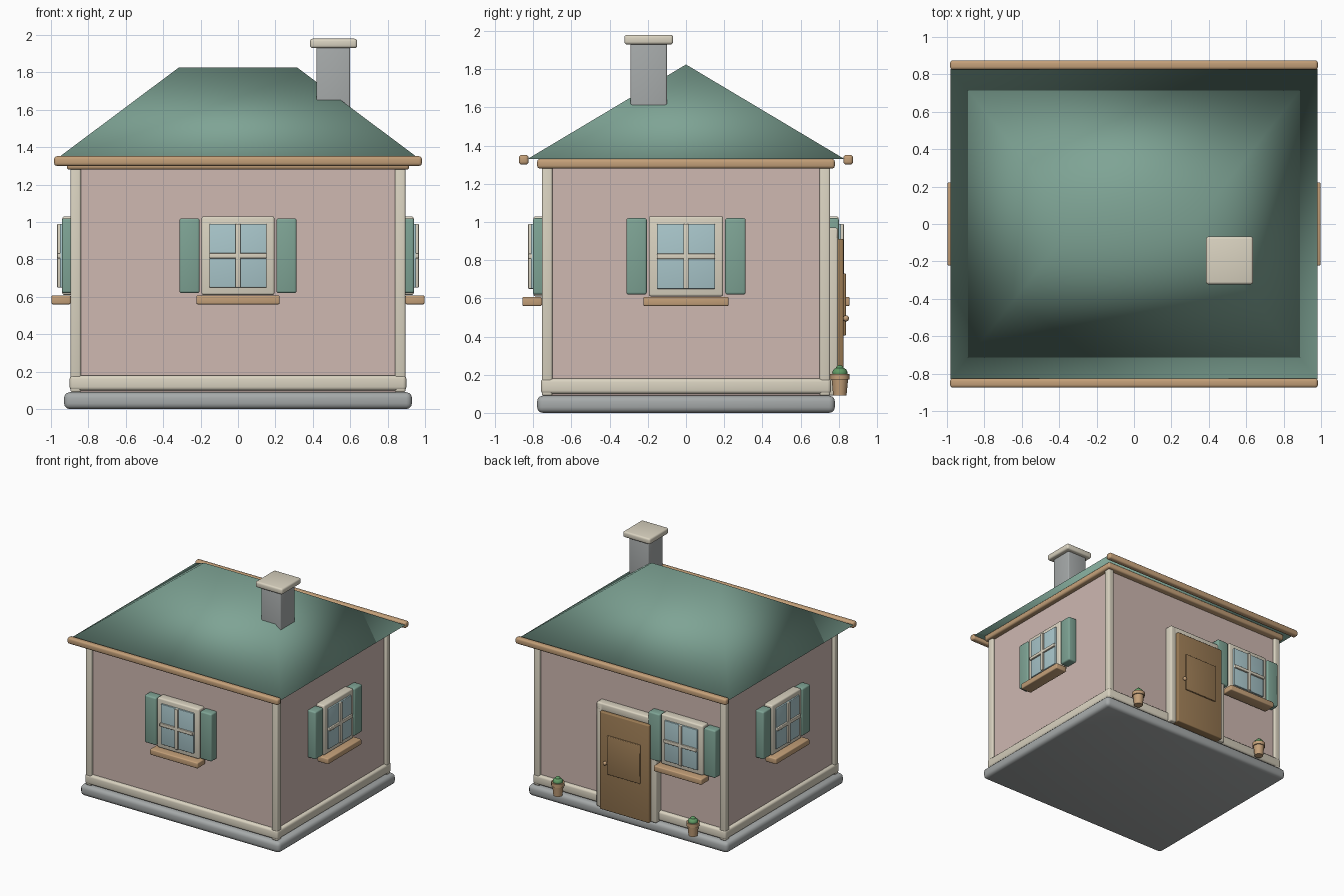
import bpy, bmesh
from math import radians
from mathutils import Matrix, Vector

if "Cube" in bpy.data.objects:
    bpy.data.objects.remove(bpy.data.objects["Cube"])


def material(name, r, g, b):
    m = bpy.data.materials.new(name)
    m.diffuse_color = (r, g, b, 1)
    m.use_nodes = True
    m.node_tree.nodes["Principled BSDF"].inputs["Base Color"].default_value = m.diffuse_color
    return m


PINK = material("wall_pink", .62, .48, .44)
CREAM = material("cream_trim", .70, .65, .53)
GREEN = material("sage_green", .21, .37, .30)
TAN = material("tan_wood", .55, .35, .19)
BROWN = material("door_brown", .33, .20, .09)
GLASS = material("pale_glass", .40, .57, .60)
STONE = material("grey_stone", .38, .40, .40)
LEAF = material("leaf_green", .12, .33, .13)
I = Matrix.Identity(4)


def finish(name, bm, mat, angle=40):
    bmesh.ops.recalc_face_normals(bm, faces=bm.faces)
    me = bpy.data.meshes.new(name)
    bm.to_mesh(me)
    bm.free()
    me.shade_smooth()
    if angle:
        me.set_sharp_from_angle(angle=radians(angle))
    me.materials.append(mat)
    ob = bpy.data.objects.new(name, me)
    bpy.context.collection.objects.link(ob)
    return ob


def box(name, x, y, z, mat, bevel=.008, mx=I):
    """Rounded box from (min, max) ranges, placed by matrix mx."""
    bm = bmesh.new()
    bmesh.ops.create_cube(bm, size=1)
    for v in bm.verts:
        v.co = Vector([(a + b) / 2 + c * (b - a) for (a, b), c in zip((x, y, z), v.co)])
    if bevel:
        bmesh.ops.bevel(bm, geom=bm.edges[:], offset=bevel, segments=3,
                        profile=.5, affect='EDGES')
    bm.transform(mx)
    return finish(name, bm, mat)


def lathe(name, profile, centre, mat, steps=24):
    """Revolve (radius, z) points around z."""
    bm = bmesh.new()
    vs = [bm.verts.new((r, 0, z)) for r, z in profile]
    es = [bm.edges.new(p) for p in zip(vs, vs[1:])]
    bmesh.ops.spin(bm, geom=vs + es, cent=(0, 0, 0), axis=(0, 0, 1),
                   angle=radians(360), steps=steps)
    bmesh.ops.remove_doubles(bm, verts=bm.verts, dist=1e-5)
    bm.transform(Matrix.Translation(centre))
    return finish(name, bm, mat)


def ball(name, centre, r, mat, squash=1):
    bm = bmesh.new()
    bmesh.ops.create_uvsphere(bm, u_segments=16, v_segments=10, radius=r)
    bm.transform(Matrix.Translation(centre) @ Matrix.Diagonal((1, 1, squash, 1)))
    return finish(name, bm, mat)


def window(side, angle, wall, u=0):
    """Window with shutters and sill; local -y points out of the wall."""
    mx = Matrix.Rotation(radians(angle), 4, 'Z') @ Matrix.Translation((u, -wall, 0))
    n = side + "_window_"
    box(n + "frame", (-.195, .195), (-.07, .01), (.61, 1.03), CREAM, .012, mx)
    box(n + "glass", (-.153, .153), (-.083, -.02), (.65, .99), GLASS, .005, mx)
    box(n + "upright_bar", (-.014, .014), (-.097, -.05), (.65, .99), CREAM, .005, mx)
    box(n + "cross_bar", (-.153, .153), (-.097, -.05), (.806, .834), CREAM, .005, mx)
    box(n + "sill", (-.223, .223), (-.127, -.025), (.56, .608), TAN, .008, mx)
    for s, lab in ((-1, "left"), (1, "right")):
        xs = sorted((s * .205, s * .313))
        box(n + lab + "_shutter", xs, (-.072, .01), (.62, 1.02), GREEN, .012, mx)


# body of the house
box("foundation", (-.93, .93), (-.78, .78), (0, .09), STONE, .03)
box("walls", (-.87, .87), (-.73, .73), (.08, 1.32), PINK, 0)
box("skirting", (-.90, .90), (-.76, .76), (.10, .18), CREAM, .018)
box("cornice", (-.915, .915), (-.78, .78), (1.28, 1.33), TAN, .015)
for sx in (-1, 1):
    for sy in (-1, 1):
        box("corner_post", sorted((sx * .84, sx * .895)), sorted((sy * .70, sy * .755)),
            (.09, 1.30), CREAM, .01)

# hipped roof, softly shaded
bm = bmesh.new()
base = [bm.verts.new((x, y, 1.33)) for x, y in
        ((-.98, -.83), (.98, -.83), (.98, .83), (-.98, .83))]
l, r = [bm.verts.new((x, 0, 1.825)) for x in (-.318, .318)]
a, b, c, d = base
for f in ((d, c, b, a), (a, b, r, l), (b, c, r), (c, d, l, r), (d, a, l)):
    bm.faces.new(f)
finish("roof", bm, GREEN, None)
for s, lab in ((-1, "front"), (1, "back")):
    box(lab + "_fascia", (-.983, .983), sorted((s * .825, s * .875)), (1.30, 1.352), TAN, .015)

# chimney
box("chimney", (.42, .60), (-.29, -.10), (1.45, 1.95), STONE, .008)
box("chimney_cap", (.385, .637), (-.323, -.067), (1.93, 1.98), CREAM, .014)

# windows
window("front", 0, .73)
window("right", 90, .87)
window("back", 180, .73, .52)
window("left", 270, .87)

# back door
for s in (-1, 1):
    box("door_jamb", sorted((s * .22, s * .28)), (.72, .797), (.09, .97), CREAM, .012)
box("door_lintel", (-.28, .28), (.72, .797), (.905, .97), CREAM, .012)
box("door", (-.23, .23), (.72, .825), (.09, .912), BROWN, .008)
box("door_panel", (-.155, .155), (.81, .838), (.405, .73), BROWN, .006)
ball("door_knob", (.17, .838, .495), .016, TAN)

# potted plants
for x in (-.63, .63):
    lathe("plant_pot", [(0, .092), (.035, .092), (.043, .175), (.051, .175),
                        (.051, .205), (.04, .205), (.038, .195), (0, .195)],
          (x, .806, 0), TAN)
    ball("plant", (x, .806, .21), .04, LEAF, .75)
    ball("plant_top", (x, .806, .234), .02, LEAF, .8)
